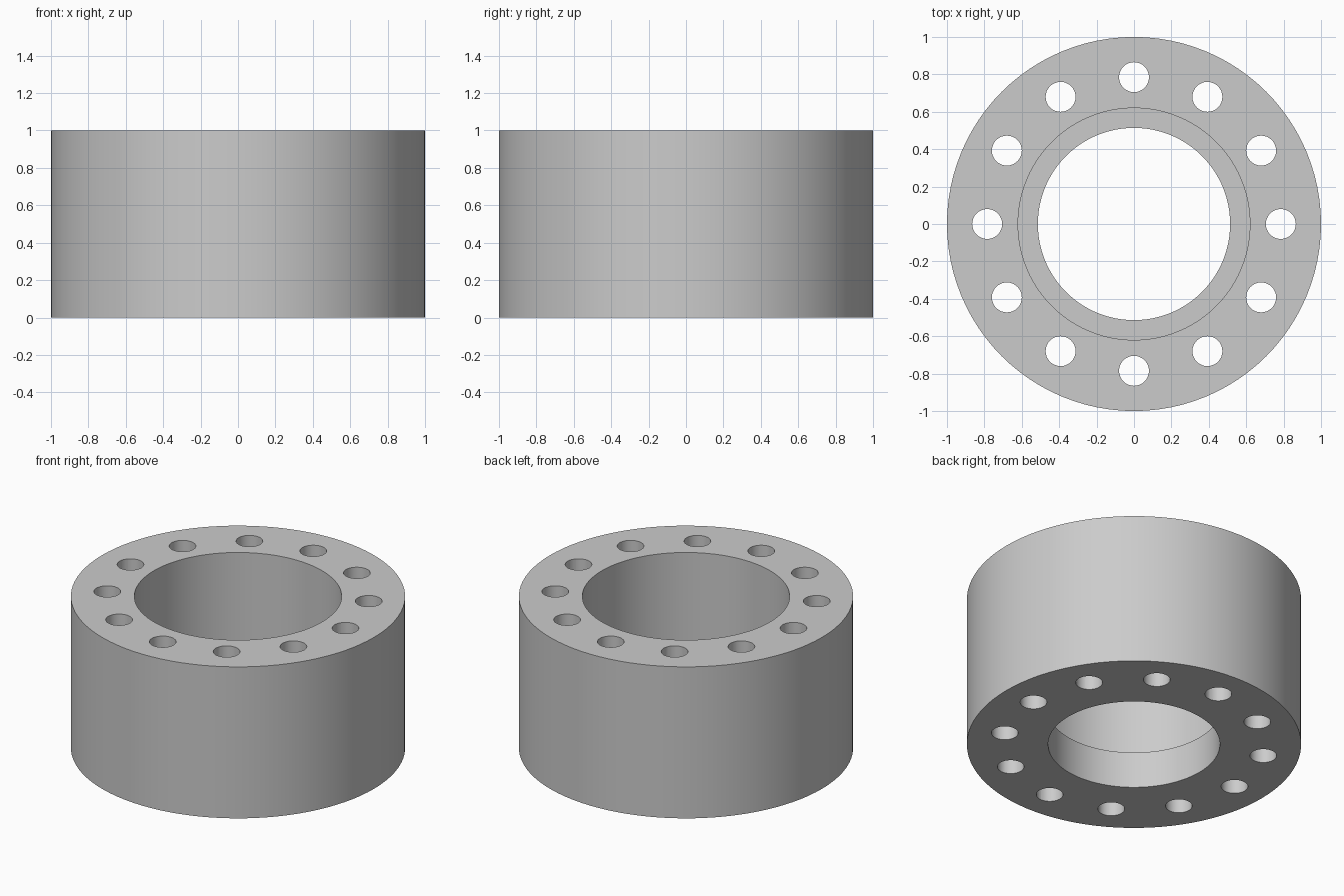
import bpy
import bmesh
from math import cos, sin, tau, radians

if "Cube" in bpy.data.objects:
    bpy.data.objects.remove(bpy.data.objects["Cube"], do_unlink=True)

HEIGHT, OUTER, BORE, RECESS, LEDGE = 1.0, 1.0, 0.514, 0.62, 0.24
BOLT_RING, BOLT_RADIUS, BOLTS = 0.785, 0.08, 12

# Plain grey metal
grey = bpy.data.materials.new("grey_metal")
grey.use_nodes = True
colour = (0.6, 0.6, 0.6, 1)
grey.diffuse_color = colour
grey.node_tree.nodes["Principled BSDF"].inputs["Base Color"].default_value = colour


def make_object(name, bm):
    bmesh.ops.recalc_face_normals(bm, faces=bm.faces)
    mesh = bpy.data.meshes.new(name)
    bm.to_mesh(mesh)
    bm.free()
    mesh.materials.append(grey)
    obj = bpy.data.objects.new(name, mesh)
    bpy.context.collection.objects.link(obj)
    return obj


def lathe(name, profile, sides):
    """Revolve a closed (radius, height) profile about z."""
    bm = bmesh.new()
    rings = [[bm.verts.new((r * cos(tau * i / sides), r * sin(tau * i / sides), z))
              for r, z in profile] for i in range(sides)]
    for i in range(sides):
        a, b = rings[i], rings[(i + 1) % sides]
        for j in range(len(profile)):
            k = (j + 1) % len(profile)
            bm.faces.new((a[j], b[j], b[k], a[k]))
    return make_object(name, bm)


# Ring body with a wide recess above a narrower bore
body = lathe("flanged_ring", [(OUTER, 0), (OUTER, HEIGHT), (RECESS, HEIGHT),
                              (RECESS, LEDGE), (BORE, LEDGE), (BORE, 0)], 96)

# Cutter for the circle of through holes
bm = bmesh.new()
for i in range(BOLTS):
    a = tau * i / BOLTS
    made = bmesh.ops.create_cone(bm, cap_ends=True, segments=32, radius1=BOLT_RADIUS,
                                 radius2=BOLT_RADIUS, depth=HEIGHT * 1.4)
    bmesh.ops.translate(bm, verts=made["verts"],
                        vec=(BOLT_RING * cos(a), BOLT_RING * sin(a), HEIGHT / 2))
cutter = make_object("bolt_hole_cutter", bm)
cutter.hide_render = True

# Drill the holes, then discard the cutter
bpy.ops.object.select_all(action="DESELECT")
bpy.context.view_layer.objects.active = body
body.select_set(True)
drill = body.modifiers.new("bolt_holes", "BOOLEAN")
drill.operation = "DIFFERENCE"
drill.solver = "EXACT"
drill.object = cutter
bpy.ops.object.modifier_apply(modifier=drill.name)
bpy.data.objects.remove(cutter, do_unlink=True)

# Round walls smooth, rims sharp
bpy.ops.object.shade_smooth_by_angle(angle=radians(30))
